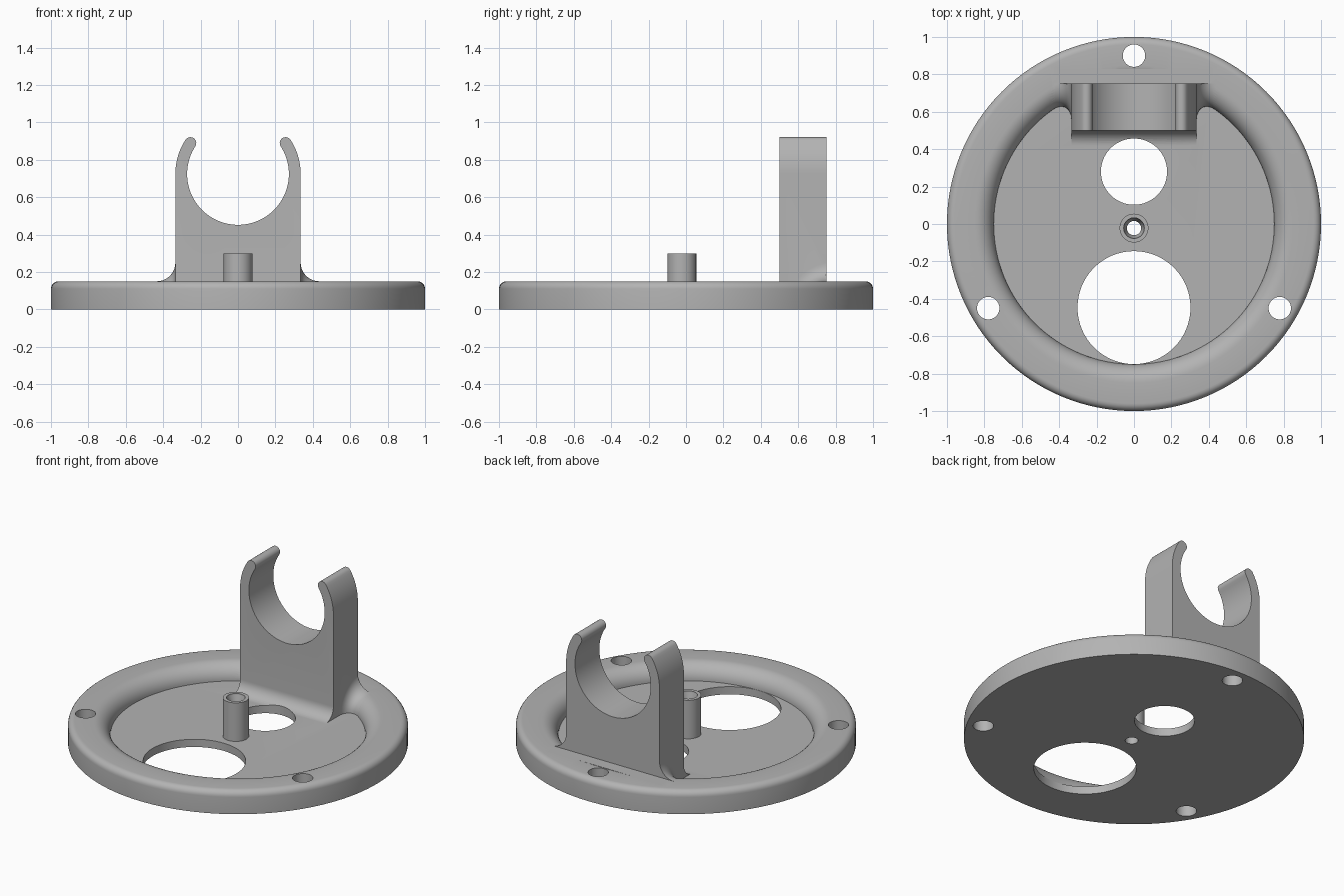
import bpy, bmesh
from math import sin, cos, pi, radians, sqrt
from mathutils import Matrix

if "Cube" in bpy.data.objects:
    bpy.data.objects.remove(bpy.data.objects["Cube"])

grey = bpy.data.materials.new("light_grey")
grey.use_nodes = True
colour = (0.45, 0.45, 0.45, 1)
grey.diffuse_color = colour
grey.node_tree.nodes["Principled BSDF"].inputs["Base Color"].default_value = colour

TOP, FLOOR, POCKET, R = 0.15, 0.05, 0.75, 0.1   # base heights, recess radius, blend radius
HALF, FRONT, BACK = 0.335, 0.5, 0.75            # bracket half width and depth range


def finish(name, bm):
    bmesh.ops.remove_doubles(bm, verts=bm.verts, dist=1e-5)
    bmesh.ops.recalc_face_normals(bm, faces=bm.faces)
    mesh = bpy.data.meshes.new(name)
    bm.to_mesh(mesh)
    bm.free()
    ob = bpy.data.objects.new(name, mesh)
    mesh.materials.append(grey)
    bpy.context.collection.objects.link(ob)
    return ob


def loft(name, rings, closed=False):
    """Skin a list of equal closed rings; cap the ends unless the rings form a loop."""
    bm = bmesh.new()
    rows = [[bm.verts.new(p) for p in ring] for ring in rings]
    n = len(rows[0])
    pairs = list(zip(rows, rows[1:])) + ([(rows[-1], rows[0])] if closed else [])
    for a, b in pairs:
        for i in range(n):
            j = (i + 1) % n
            bm.faces.new((a[i], a[j], b[j], b[i]))
    if not closed:
        bm.faces.new(rows[0])
        bm.faces.new(rows[-1])
    return finish(name, bm)


def lathe(name, profile, centre=(0, 0), steps=96):
    return loft(name, [[(centre[0] + r * cos(2 * pi * i / steps),
                         centre[1] + r * sin(2 * pi * i / steps), z)
                        for i in range(steps)] for r, z in profile])


def arc(cx, cz, r, a, b, n=10):
    return [(cx + r * cos(radians(a + (b - a) * i / n)),
             cz + r * sin(radians(a + (b - a) * i / n))) for i in range(n + 1)]


def combine(target, tool, operation):
    mod = target.modifiers.new(tool.name, 'BOOLEAN')
    mod.operation, mod.solver, mod.object = operation, 'EXACT', tool
    bpy.context.view_layer.objects.active = target
    bpy.ops.object.modifier_apply(modifier=mod.name)
    bpy.data.objects.remove(tool)


# Round base with a softened rim and a sunken floor
outer = arc(0.96, TOP - 0.04, 0.04, 0, 90, 6)
inner = arc(POCKET + R, FLOOR, R, 90, 180, 12)
base = lathe("base_plate", [(1, 0)] + outer + inner, steps=128)

# Flat ledge behind the bracket
bm = bmesh.new()
bmesh.ops.create_cube(bm, size=1, matrix=Matrix.Translation((0, 0.79, 0.08))
                      @ Matrix.Diagonal((0.8, 0.08, 0.14, 1)))
ledge = finish("ledge", bm)

# Open clip bracket outlined from the front
clip_z, r_in, r_out, tip = 0.724, 0.272, HALF, 33
mid, cap = (r_in + r_out) / 2, (r_out - r_in) / 2
tx, tz = mid * cos(radians(tip)), clip_z + mid * sin(radians(tip))
half = ([(HALF, 0.02)] + arc(0, clip_z, r_out, 0, tip, 12)
        + arc(tx, tz, cap, tip, tip + 180, 10)[1:]
        + arc(0, clip_z, r_in, tip, -90, 36)[1:])
outline = half + [(-x, z) for x, z in reversed(half[:-1])]
bracket = loft("clip_bracket", [[(x, y, z) for x, z in outline] for y in (FRONT, BACK)])

# Concave foot along the bracket's front
F = 0.08
foot_profile = arc(FRONT - F, FLOOR + F, F, -90, 0) + [(FRONT + 0.05, FLOOR + F),
                                                       (FRONT + 0.05, 0.02), (FRONT - F, 0.02)]
foot = loft("bracket_foot", [[(x, y, z) for y, z in foot_profile] for x in (-HALF, HALF)])

# Side blends sweep a concave section along the recess edge
section = arc(R, R, R, 180, 270, 10) + [(R, -0.02), (-0.03, -0.02), (-0.03, R)]
track = [(r, z, cos(radians(90 + 7.5 * i)), sin(radians(90 + 7.5 * i)))
         for i, (r, z) in enumerate(inner)]
track = [(0.92, TOP, 0, 1)] + track + [(POCKET, 0.02, -1, 0)]
blends = []
for side, name in ((1, "left_blend"), (-1, "right_blend")):
    rings = []
    for r, z, nr, nz in track:
        rings.append([(side * (HALF + u),
                       min(BACK, sqrt((r + v * nr) ** 2 - (HALF + u) ** 2)),
                       z + v * nz) for u, v in section])
    # Skip the rows that lie wholly on the back plane
    first = max(i for i, ring in enumerate(rings) if all(p[1] >= BACK for p in ring))
    blends.append(loft(name, rings[first:]))

# Centre post with a countersunk bore
post_at = (0, -0.022)
post = lathe("centre_post", [(0.077, 0.02), (0.077, 0.3)], post_at, 48)

for part in [ledge, bracket, foot] + blends + [post]:
    combine(base, part, 'UNION')

# Holes through the floor, the rim and the post
holes = [(0, -0.447, 0.302, FLOOR + 0.2), (0, 0.28, 0.177, FLOOR + 0.2)]
holes += [(0.9 * cos(radians(a)), 0.9 * sin(radians(a)), 0.06, 0.3) for a in (90, 210, 330)]
for x, y, r, top in holes:
    combine(base, lathe("hole_cutter", [(r, -0.1), (r, top)], (x, y), 64), 'DIFFERENCE')
bore = lathe("bore_cutter", [(0.038, -0.1), (0.038, 0.26), (0.055, 0.29), (0.055, 0.4)], post_at, 40)
combine(base, bore, 'DIFFERENCE')

# Smooth curves, crisp edges
base.name = "mounting_plate"
bpy.ops.object.select_all(action='DESELECT')
base.select_set(True)
bpy.context.view_layer.objects.active = base
bpy.ops.object.shade_smooth_by_angle(angle=radians(30))
